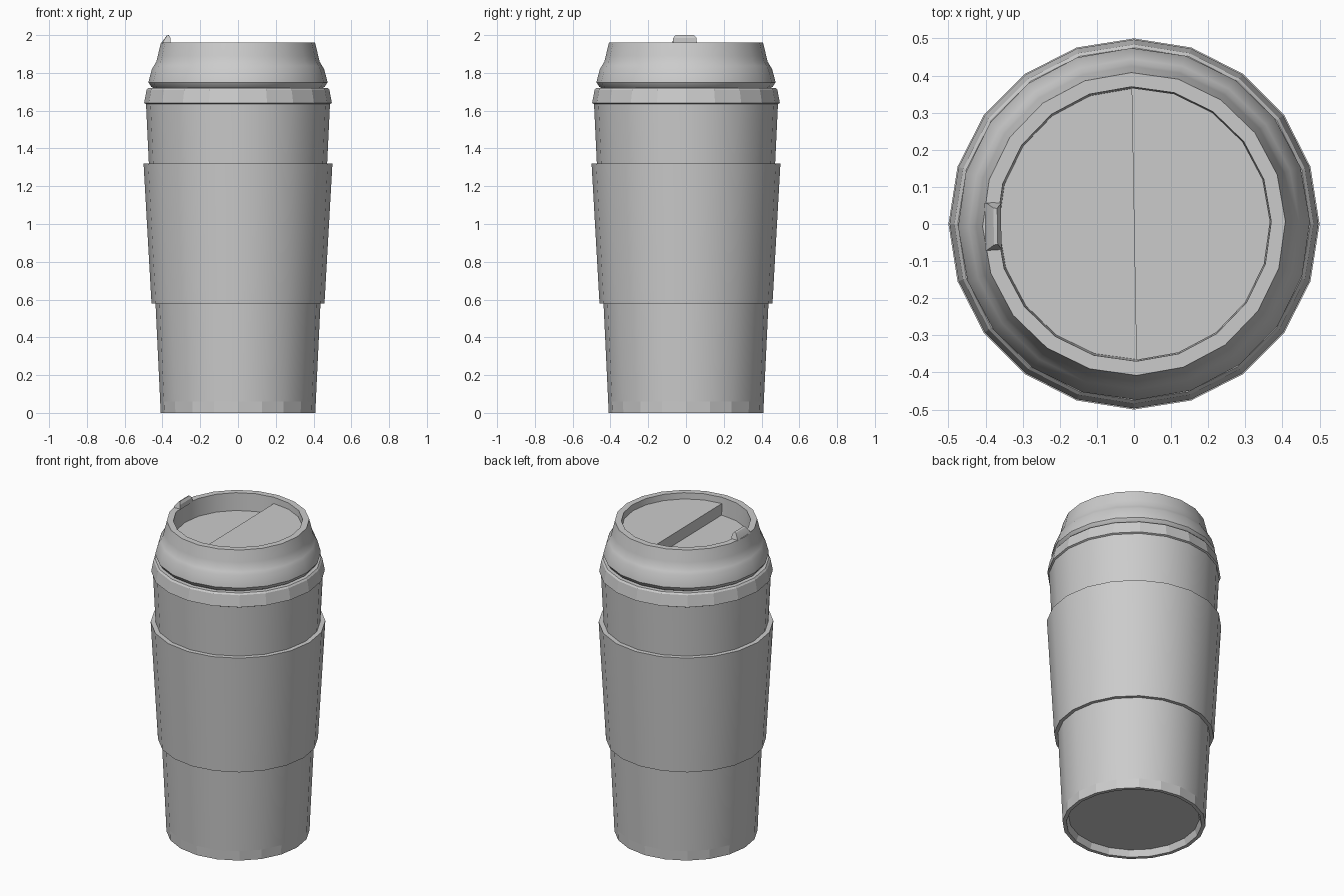
import bpy, bmesh, math

if "Cube" in bpy.data.objects:
    bpy.data.objects.remove(bpy.data.objects["Cube"])

SIDES = 20


def finish(name, bm, flat_bands=()):
    """Turn a bmesh into a smooth-by-angle object, keeping some z bands faceted."""
    bmesh.ops.recalc_face_normals(bm, faces=bm.faces)
    me = bpy.data.meshes.new(name)
    bm.to_mesh(me)
    bm.free()
    ob = bpy.data.objects.new(name, me)
    bpy.context.collection.objects.link(ob)
    bpy.ops.object.select_all(action='DESELECT')
    ob.select_set(True)
    bpy.context.view_layer.objects.active = ob
    bpy.ops.object.shade_smooth_by_angle(angle=math.radians(30))
    for p in me.polygons:
        if any(lo < p.center.z < hi for lo, hi in flat_bands):
            p.use_smooth = False
    return ob


def lathe(name, profile, closed=False, cap_start=False, cap_end=False, flat_bands=()):
    """Revolve (radius, z) points around z."""
    bm = bmesh.new()
    rings = []
    for r, z in profile:
        rings.append([bm.verts.new((r * math.cos(2 * math.pi * i / SIDES),
                                    r * math.sin(2 * math.pi * i / SIDES), z))
                      for i in range(SIDES)])
    pairs = list(zip(rings, rings[1:]))
    if closed:
        pairs.append((rings[-1], rings[0]))
    for a, b in pairs:
        for i in range(SIDES):
            j = (i + 1) % SIDES
            bm.faces.new((a[i], a[j], b[j], b[i]))
    if cap_start:
        bm.faces.new(rings[0])
    if cap_end:
        bm.faces.new(rings[-1])
    return finish(name, bm, flat_bands)


# Cup body with recessed base and faceted foot and collar
lathe("cup_body", [(0.375, 0.04), (0.388, 0.0), (0.41, 0.0), (0.412, 0.06),
                   (0.487, 1.635), (0.497, 1.64), (0.484, 1.71), (0.475, 1.72),
                   (0.44, 1.72)],
      cap_start=True, cap_end=True, flat_bands=[(0.005, 0.055), (1.64, 1.719)])

# Grip sleeve
lathe("sleeve", [(0.437, 0.58), (0.458, 0.58), (0.50, 1.32), (0.472, 1.32)], closed=True)

# Lid with flared skirt and sunken top
lid = lathe("lid", [(0.44, 1.715), (0.46, 1.727), (0.474, 1.75), (0.471, 1.765),
                    (0.456, 1.82), (0.445, 1.838), (0.432, 1.86), (0.425, 1.89), (0.408, 1.96),
                    (0.37, 1.96), (0.365, 1.85)],
            cap_start=True, cap_end=True)

# Raised half of the lid floor
bm = bmesh.new()
arc = [math.radians(-90 + 18 * i) for i in range(11)]
lower, upper = ([bm.verts.new((0.367 * math.cos(a), 0.367 * math.sin(a), z)) for a in arc]
                for z in (1.845, 1.922))
bm.faces.new(lower)
bm.faces.new(upper)
for i in range(11):
    j = (i + 1) % 11
    bm.faces.new((lower[i], lower[j], upper[j], upper[i]))
step = finish("lid_floor_step", bm)

# Small tab on the lid rim, chamfered toward its top
bm = bmesh.new()
profile = [(-0.402, 1.955, 0.064), (-0.398, 1.967, 0.064), (-0.378, 1.996, 0.05),
           (-0.368, 2.0, 0.048), (-0.358, 1.985, 0.062), (-0.358, 1.955, 0.064)]
front, back = ([bm.verts.new((x, s * w, z)) for x, z, w in profile] for s in (-1, 1))
bm.faces.new(front)
bm.faces.new(back)
for i in range(6):
    j = (i + 1) % 6
    bm.faces.new((front[i], front[j], back[j], back[i]))
tab = finish("lid_tab", bm)

# The lid parts sit turned very slightly on the cup
for ob in (lid, step, tab):
    ob.rotation_euler.z = math.radians(1)
